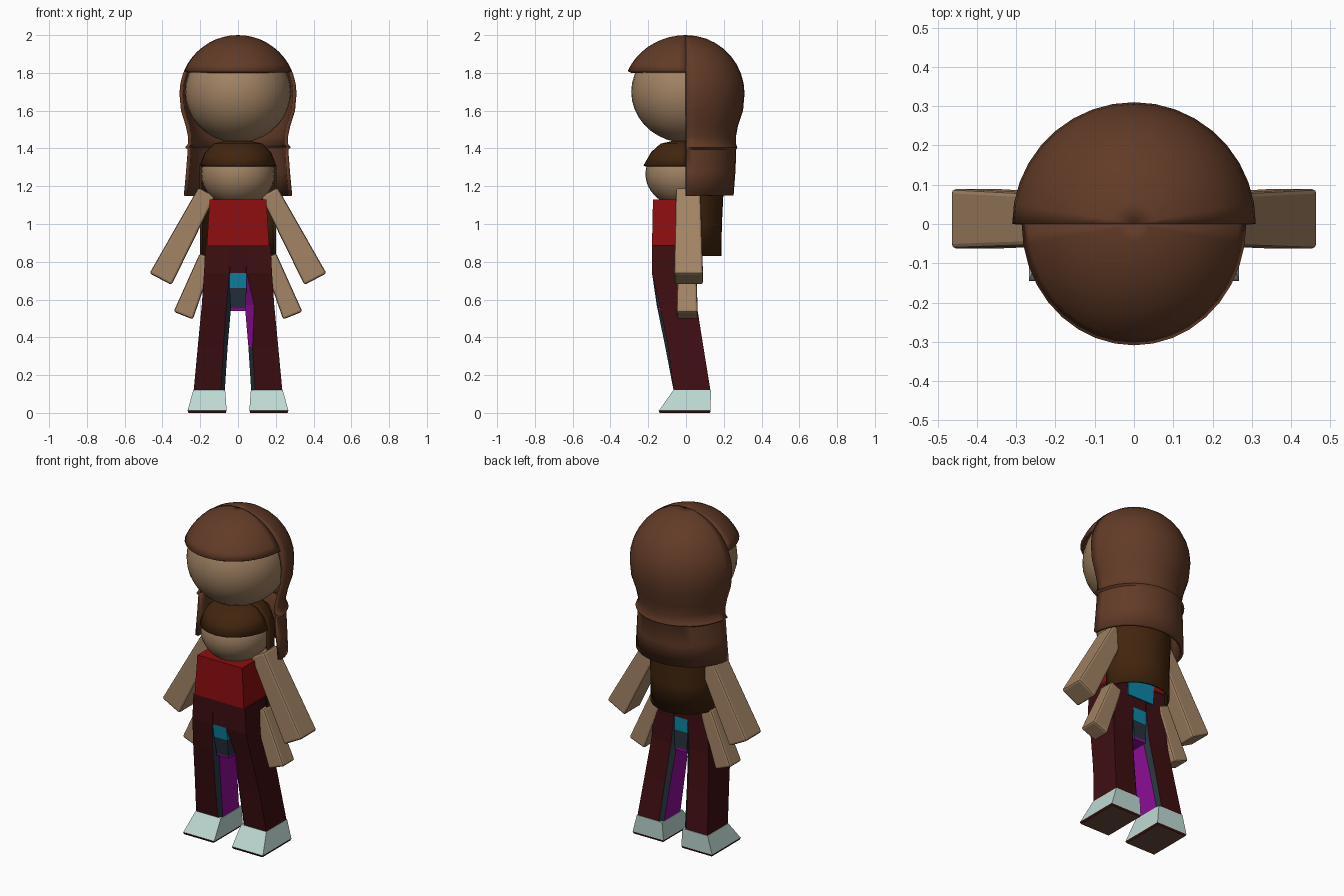
import bpy, bmesh, math
from mathutils import Vector

cube = bpy.data.objects.get("Cube")
if cube:
    bpy.data.objects.remove(cube, do_unlink=True)


def material(name, *rgb):
    lin = [((c / 255 + 0.055) / 1.055) ** 2.4 if c > 10 else c / 255 / 12.92 for c in rgb]
    m = bpy.data.materials.new(name)
    m.use_nodes = True
    m.diffuse_color = (*lin, 1)
    m.node_tree.nodes["Principled BSDF"].inputs["Base Color"].default_value = (*lin, 1)
    return m


hair = material("chestnut hair", 98, 59, 39)
dark_hair = material("dark brown hair", 66, 37, 14)
skin = material("tan skin", 162, 131, 100)
red = material("red shirt", 142, 14, 16)
maroon = material("maroon trousers", 62, 14, 17)
teal = material("teal cloth", 12, 134, 166)
slate = material("slate lining", 38, 50, 60)
purple = material("purple lining", 142, 14, 152)
mint = material("pale mint shoe", 190, 218, 211)
sole_brown = material("brown sole", 104, 76, 58)


def make(name, bm, mats, smooth=None):
    mesh = bpy.data.meshes.new(name)
    bm.to_mesh(mesh)
    bm.free()
    ob = bpy.data.objects.new(name, mesh)
    bpy.context.collection.objects.link(ob)
    for m in mats:
        mesh.materials.append(m)
    if smooth:
        bpy.ops.object.select_all(action='DESELECT')
        ob.select_set(True)
        bpy.context.view_layer.objects.active = ob
        bpy.ops.object.shade_smooth_by_angle(angle=math.radians(smooth))
    return ob


def loft(name, sections, mats, rule=lambda row, side: 0):
    """Closed solid through matching outlines; rule picks each side face's material."""
    bm = bmesh.new()
    rows = [[bm.verts.new(p) for p in s] for s in sections]
    n = len(rows[0])
    for r in range(len(rows) - 1):
        for i in range(n):
            k = (i + 1) % n
            f = bm.faces.new((rows[r][i], rows[r][k], rows[r + 1][k], rows[r + 1][i]))
            f.material_index = rule(r, i)
    bm.faces.new(rows[0])
    bm.faces.new(rows[-1])
    bmesh.ops.recalc_face_normals(bm, faces=bm.faces)
    return make(name, bm, mats)


def rect(z, x0, x1, y0, y1):
    return [(x0, y0, z), (x1, y0, z), (x1, y1, z), (x0, y1, z)]


def half_shell(name, rings, start, mat, thick):
    """Half-round hair shell from (z, x radius, y radius) rings, top to bottom."""
    bm = bmesh.new()
    n = 18
    rows = [[bm.verts.new((rx * math.cos(start + math.pi * i / n),
                           ry * math.sin(start + math.pi * i / n), z))
             for i in range(n + 1)] for z, rx, ry in rings]
    for a, b in zip(rows, rows[1:]):
        for i in range(n):
            bm.faces.new((a[i], b[i], b[i + 1], a[i + 1]))
    bmesh.ops.remove_doubles(bm, verts=bm.verts, dist=0.0005)
    ob = make(name, bm, [mat], 40)
    s = ob.modifiers.new("thickness", 'SOLIDIFY')
    s.thickness = thick
    s.offset = -1
    return ob


def ball(name, centre, size, mat):
    bm = bmesh.new()
    bmesh.ops.create_uvsphere(bm, u_segments=32, v_segments=18, radius=1)
    for v in bm.verts:
        v.co = Vector(centre) + Vector(a * b for a, b in zip(v.co, size))
    return make(name, bm, [mat], 40)


def dome(top, centre, low, stretch=1.0):
    r = top - centre
    end = math.acos((low - centre) / r)
    return [(centre + r * math.cos(end * i / 9), r * math.sin(end * i / 9),
             stretch * r * math.sin(end * i / 9)) for i in range(10)]


# Large head and its long hair
ball("head", (0, 0, 1.70), (0.28, 0.29, 0.27), skin)
half_shell("hair_fringe", dome(2.0, 1.69, 1.81, 1.08), math.pi, hair, 0.02)
drape = [(1.6, 0.302, 0.302), (1.52, 0.277, 0.275), (1.46, 0.264, 0.264), (1.425, 0.264, 0.264),
         (1.405, 0.28, 0.272), (1.395, 0.266, 0.266), (1.28, 0.275, 0.262), (1.15, 0.287, 0.252)]
half_shell("hair_back", dome(2.0, 1.69, 1.69) + drape, 0, hair, 0.02)

# Small lower head and its dark hair
ball("lower_head", (0, -0.015, 1.265), (0.195, 0.2, 0.175), skin)
cap = [(1.442, 0, 0), (1.44, 0.07, 0.07), (1.425, 0.13, 0.135), (1.38, 0.175, 0.185)]
half_shell("dark_fringe", cap + [(1.31, 0.203, 0.225)], math.pi, dark_hair, 0.012)
half_shell("dark_hair_back", cap + [(1.31, 0.203, 0.2), (1.2, 0.203, 0.2), (1.0, 0.2, 0.19),
                                    (0.83, 0.2, 0.187)], 0, dark_hair, 0.012)

# Shirt, with a teal patch on the lower back
loft("shirt", [rect(0.89, -0.165, 0.165, -0.18, 0.06),
               rect(1.13, -0.15, 0.15, -0.175, 0.06)], [red])
loft("back_patch", [rect(0.80, -0.09, 0.09, 0.052, 0.06),
                    rect(0.95, -0.09, 0.09, 0.058, 0.066)], [teal])

# Layered centre strip between the legs
loft("crotch_strip", [rect(0.54, -0.04, 0.04, -0.145, 0.05), rect(0.555, -0.04, 0.04, -0.148, 0.05),
                      rect(0.66, -0.045, 0.045, -0.165, 0.048), rect(0.74, -0.045, 0.045, -0.177, 0.048),
                      rect(0.89, -0.045, 0.045, -0.18, 0.05)],
     [purple, slate, teal, maroon], lambda row, side: row)


def arm(name, p0, p1, w0, w1, y0, y1):
    """Tapered square arm; p0 and p1 are (x, z) ends."""
    a, b = Vector(p0), Vector(p1)
    d = (b - a).normalized()
    across = Vector((-d.y, d.x))
    secs = []
    for p, w, t in ((a, w0, 0.85), (b, w1, 1)):
        q0, q1 = p - across * w / 2, p + across * w / 2
        secs.append([(q0.x, y0 * t, q0.y), (q1.x, y0 * t, q1.y),
                     (q1.x, y1 * t, q1.y), (q0.x, y1 * t, q0.y)])
    ob = loft(name, secs, [skin])
    bev = ob.modifiers.new("soft edges", 'BEVEL')
    bev.width = 0.012
    bev.segments = 2


# Leg outlines by height: z, outer x, inner x, front y, back y, inner edge bevel
leg = [(0.115, 0.235, 0.07, -0.065, 0.13, 0.02), (0.35, 0.213, 0.055, -0.11, 0.092, 0.022),
       (0.57, 0.192, 0.036, -0.155, 0.057, 0.025), (0.74, 0.18, 0.036, -0.18, 0.05, 0.01),
       (0.89, 0.173, 0.036, -0.18, 0.055, 0.01)]

for label, s in (("left", 1), ("right", -1)):
    arm(label + "_upper_arm", (s * 0.165, 1.17), (s * 0.41, 0.708), 0.10, 0.132, -0.063, 0.09)
    arm(label + "_lower_arm", (s * 0.165, 0.83), (s * 0.29, 0.515), 0.08, 0.11, -0.05, 0.062)

    # Trouser leg: bevelled inner edges are slate, inner face purple
    secs = []
    for row, (z, xo, xi, yf, yb, b) in enumerate(leg):
        fb, cut = b, 0
        if s > 0 and row in (1, 2):
            fb, cut = b * row, 0.015
        secs.append([(s * x, y, z) for x, y in (
            (xo, yf + cut), (xi + fb, yf + cut), (xi, yf + cut + fb),
            (xi, yb - b), (xi + b, yb), (xo, yb))])

    def leg_rule(row, side, s=s):
        if row > 2 or side in (0, 4, 5):
            return 0
        if side == 2 or (side == 1 and s > 0 and row in (1, 2)):
            return 2
        return 1

    loft(label + "_leg", secs, [maroon, slate, purple], leg_rule)

    # Wedge shoe on a thin sole
    loft(label + "_shoe", [rect(0.012, s * 0.06, s * 0.267, -0.143, 0.13),
                           rect(0.12, s * 0.068, s * 0.237, -0.067, 0.132)], [mint])
    loft(label + "_sole", [rect(0, s * 0.065, s * 0.262, -0.14, 0.127),
                           rect(0.012, s * 0.06, s * 0.267, -0.145, 0.13)],
         [sole_brown, maroon], lambda row, side: 1)
